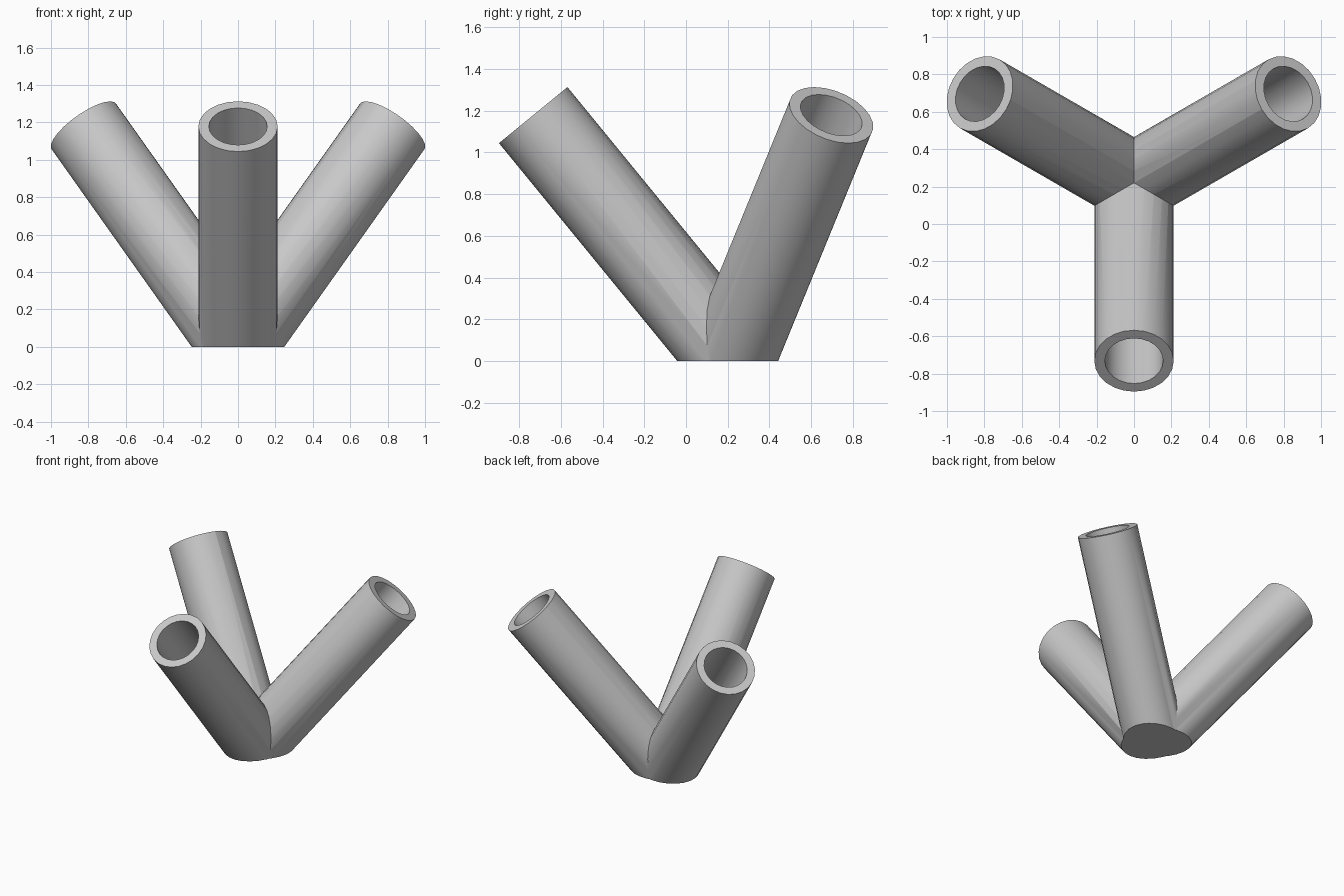
import bpy, bmesh, math
from mathutils import Matrix, Vector

cube = bpy.data.objects.get("Cube")
if cube:
    bpy.data.objects.remove(cube, do_unlink=True)

TILT = math.radians(39.3)
OUTER, INNER, SIDES = 0.212, 0.156, 24
HUB = Vector((0, 0.22, 0.015))
LENGTH = 1.503

grey = bpy.data.materials.new("light grey")
grey.use_nodes = True
colour = (0.58, 0.58, 0.58, 1)
grey.diffuse_color = colour
grey.node_tree.nodes["Principled BSDF"].inputs["Base Color"].default_value = colour


def tilted_cylinder(name, radius, start, end, turn):
    """Cylinder along the leaning axis, from start to end measured from the hub."""
    bm = bmesh.new()
    place = (Matrix.Translation(HUB) @ Matrix.Rotation(turn, 4, 'Z')
             @ Matrix.Rotation(TILT, 4, 'X')
             @ Matrix.Translation((0, 0, (start + end) / 2)))
    bmesh.ops.create_cone(bm, cap_ends=True, segments=SIDES, radius1=radius,
                          radius2=radius, depth=end - start, matrix=place)
    bmesh.ops.recalc_face_normals(bm, faces=bm.faces)
    mesh = bpy.data.meshes.new(name)
    bm.to_mesh(mesh)
    bm.free()
    mesh.materials.append(grey)
    obj = bpy.data.objects.new(name, mesh)
    bpy.context.collection.objects.link(obj)
    return obj


def combine(target, tool, operation):
    mod = target.modifiers.new(tool.name, 'BOOLEAN')
    mod.operation = operation
    mod.solver = 'EXACT'
    mod.object = tool
    tool.hide_render = True
    helpers.append(tool)


helpers = []
turns = [math.radians(a) for a in (0, 120, 240)]

# Three leaning tubes merged at the hub
body, *others = [tilted_cylinder("tube", OUTER, -0.02, LENGTH, t) for t in turns]
body.name = "three_tube_holder"
for other in others:
    combine(body, other, 'UNION')

# Blind bores
for t in turns:
    combine(body, tilted_cylinder("bore_cutter", INNER, 0.2, LENGTH + 0.2, t), 'DIFFERENCE')

# Bake the cuts and remove the helpers
bpy.context.view_layer.update()
graph = bpy.context.evaluated_depsgraph_get()
body_mesh = bpy.data.meshes.new_from_object(body.evaluated_get(graph))
body.modifiers.clear()
body.data = body_mesh
for helper in helpers:
    bpy.data.objects.remove(helper, do_unlink=True)

# Slice off everything below the floor and close the flat base
bm = bmesh.new()
bm.from_mesh(body_mesh)
bmesh.ops.bisect_plane(bm, geom=bm.verts[:] + bm.edges[:] + bm.faces[:],
                       plane_co=(0, 0, 0), plane_no=(0, 0, 1), clear_inner=True)
bmesh.ops.holes_fill(bm, edges=[e for e in bm.edges if e.is_boundary])
bmesh.ops.recalc_face_normals(bm, faces=bm.faces)
bm.to_mesh(body_mesh)
bm.free()

# Smooth walls with crisp rims and seams
bpy.ops.object.select_all(action='DESELECT')
body.select_set(True)
bpy.context.view_layer.objects.active = body
bpy.ops.object.shade_smooth_by_angle(angle=math.radians(30))
